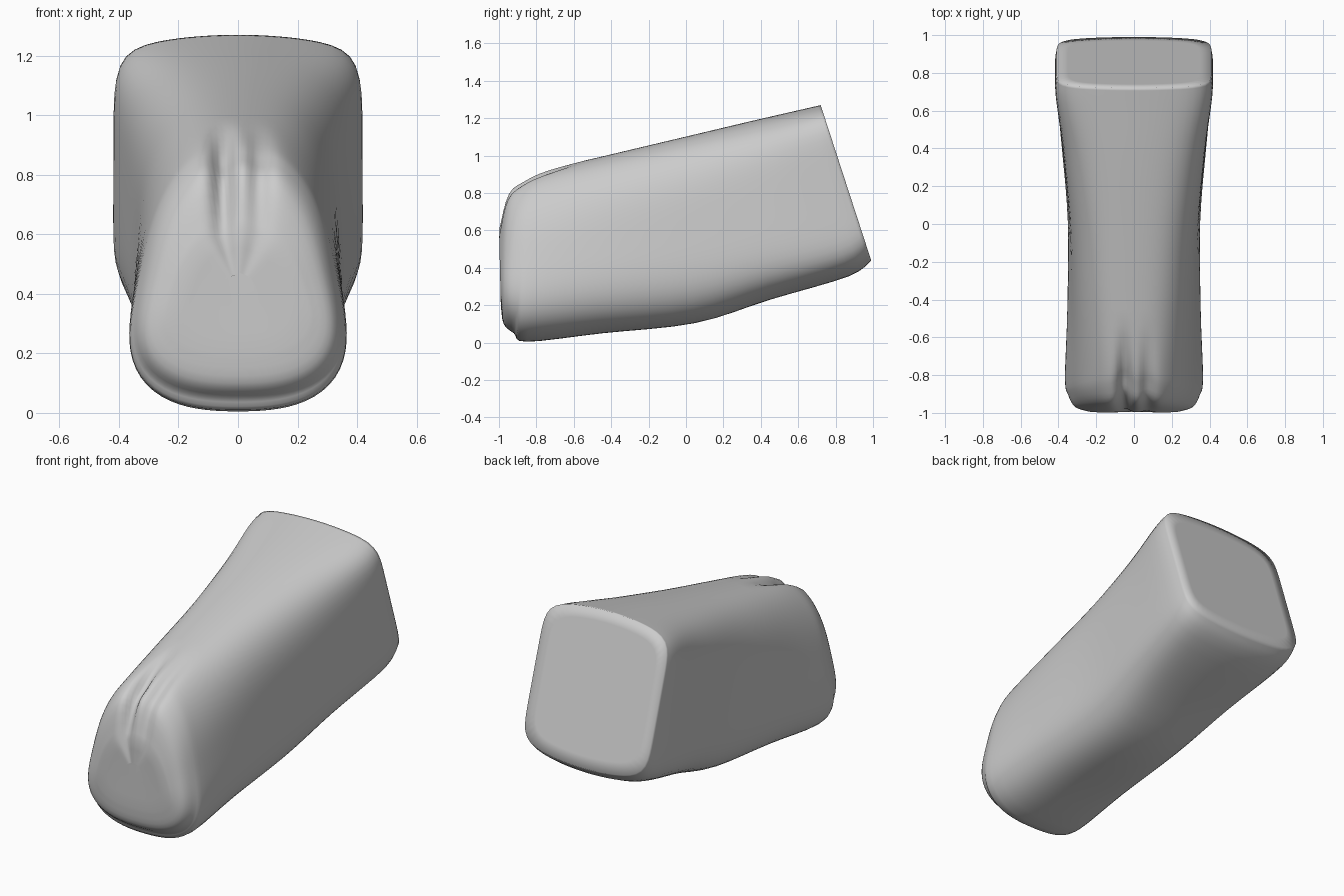
import bpy, bmesh, math
from mathutils import Vector

cube = bpy.data.objects.get("Cube")
if cube:
    bpy.data.objects.remove(cube, do_unlink=True)

grey = bpy.data.materials.new("plain grey")
grey.use_nodes = True
colour = (0.6, 0.6, 0.6, 1)
grey.diffuse_color = colour
grey.node_tree.nodes["Principled BSDF"].inputs["Base Color"].default_value = colour

# Stations, front to back:
# bottom y, bottom z, top y, top z, half width low, half width high, squareness
stations = [
    (-0.99, 0.20, -1.00, 0.62, 0.28, 0.16, 3.0),
    (-0.975, 0.10, -0.955, 0.80, 0.36, 0.21, 3.2),
    (-0.92, 0.05, -0.87, 0.87, 0.395, 0.25, 3.4),
    (-0.85, 0.005, -0.74, 0.925, 0.415, 0.26, 3.4),
    (-0.45, 0.05, -0.45, 0.995, 0.385, 0.29, 3.6),
    (0.05, 0.105, -0.05, 1.09, 0.365, 0.325, 4.0),
    (0.45, 0.23, 0.35, 1.185, 0.39, 0.37, 5.0),
    (0.87, 0.355, 0.62, 1.247, 0.42, 0.415, 7.0),
    (0.99, 0.44, 0.72, 1.27, 0.41, 0.41, 8.0),
]
SIDES, STEPS = 96, 4


def blend(i, t):
    """Smooth interpolation between neighbouring stations."""
    a, b, c, d = (stations[min(max(k, 0), len(stations) - 1)] for k in range(i - 1, i + 3))
    return [0.5 * (2*q + (r - p)*t + (2*p - 5*q + 4*r - s)*t*t + (3*q - p - 3*r + s)*t**3)
            for p, q, r, s in zip(a, b, c, d)]


def clamp(v):
    return min(max(v, 0), 1)


def section(by, bz, ty, tz, low, high, n):
    """Rounded box outline with arched top and bottom edges."""
    points = []
    for k in range(SIDES):
        ang = math.tau * k / SIDES
        c, s = math.cos(ang), math.sin(ang)
        r = (abs(c)**n + abs(s)**n) ** (-1 / n)
        u, v = r * c, 0.5 + 0.5 * r * s
        x = u * (low + (high - low) * v)
        v -= 0.06 * u * u * r * s
        p = Vector((x, by + (ty - by) * v, bz + (tz - bz) * v))
        # Soft grooves in the upper front
        w = clamp((-0.55 - p.y) / 0.3) * clamp((p.z - 0.45) / 0.35)
        g = 0.05 * math.exp(-((x + 0.05) / 0.04)**2) + 0.025 * math.exp(-((x - 0.07) / 0.04)**2)
        points.append(p + Vector((0, g * w, -g * w)))
    return points


bm = bmesh.new()
outlines = [section(*blend(i, j / STEPS)) for i in range(len(stations) - 1) for j in range(STEPS)]
outlines.append(section(*stations[-1]))


def inset(points, factor):
    mid = sum(points, Vector()) / SIDES
    return [mid.lerp(p, factor) for p in points]


# Inset rings close the two ends
outlines = [inset(outlines[0], f) for f in (0.3, 0.7)] + outlines + \
           [inset(outlines[-1], f) for f in (0.85, 0.4)]
rings = [[bm.verts.new(p) for p in o] for o in outlines]
for a, b in zip(rings, rings[1:]):
    for k in range(SIDES):
        m = (k + 1) % SIDES
        bm.faces.new((a[k], a[m], b[m], b[k]))
bm.faces.new(rings[0])
bm.faces.new(rings[-1])
bmesh.ops.recalc_face_normals(bm, faces=bm.faces)
for f in bm.faces:
    f.smooth = True

mesh = bpy.data.meshes.new("rounded_block")
bm.to_mesh(mesh)
bm.free()
mesh.materials.append(grey)
block = bpy.data.objects.new("rounded_block", mesh)
bpy.context.collection.objects.link(block)
